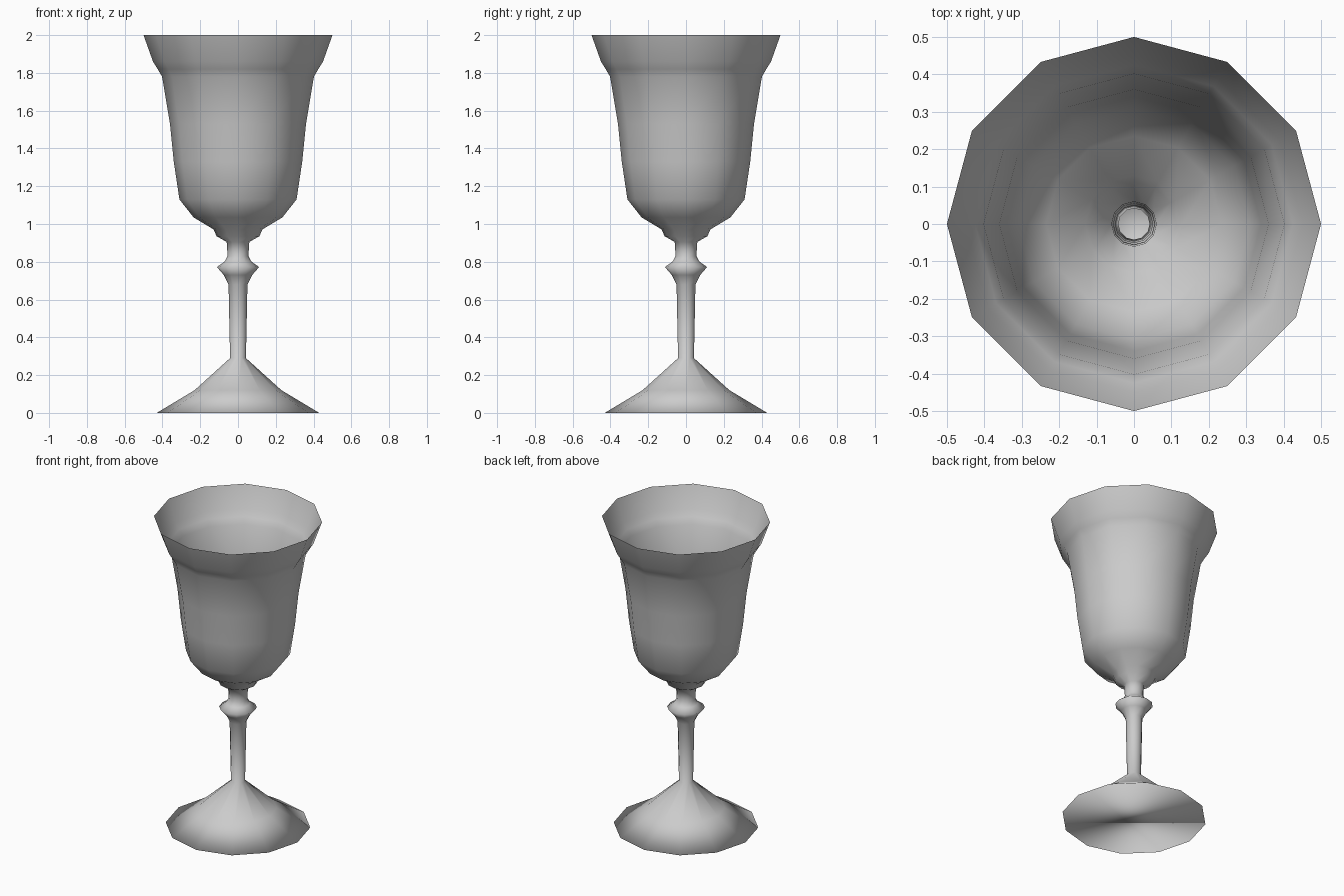
import bpy, bmesh, math

if "Cube" in bpy.data.objects:
    bpy.data.objects.remove(bpy.data.objects["Cube"])

SIDES = 12

# Thin-walled profile (radius, height), from the foot edge up to the rim
foot = [(0.43, 0.0), (0.23, 0.12)]
stem = [(0.042, 0.29), (0.05, 0.68), (0.075, 0.73), (0.112, 0.772),
        (0.072, 0.80), (0.055, 0.83), (0.06, 0.905)]
bowl = [(0.113, 0.935), (0.13, 0.972), (0.235, 1.035), (0.31, 1.13),
        (0.34, 1.33), (0.36, 1.53), (0.402, 1.78), (0.425, 1.82),
        (0.45, 1.86), (0.50, 2.0)]

bm = bmesh.new()
rings = []
for r, z in foot + stem + bowl:
    rings.append([bm.verts.new((r * math.cos(math.tau * i / SIDES),
                                r * math.sin(math.tau * i / SIDES), z))
                  for i in range(SIDES)])

# Walls, outward facing
for lo, hi in zip(rings, rings[1:]):
    for i in range(SIDES):
        j = (i + 1) % SIDES
        bm.faces.new((lo[i], lo[j], hi[j], hi[i]))

# Underside of the foot; the bowl stays open down into the stem
bm.faces.new(rings[0][::-1])

for f in bm.faces:
    f.smooth = True

mesh = bpy.data.meshes.new("goblet")
bm.to_mesh(mesh)
bm.free()
goblet = bpy.data.objects.new("goblet", mesh)
bpy.context.collection.objects.link(goblet)
